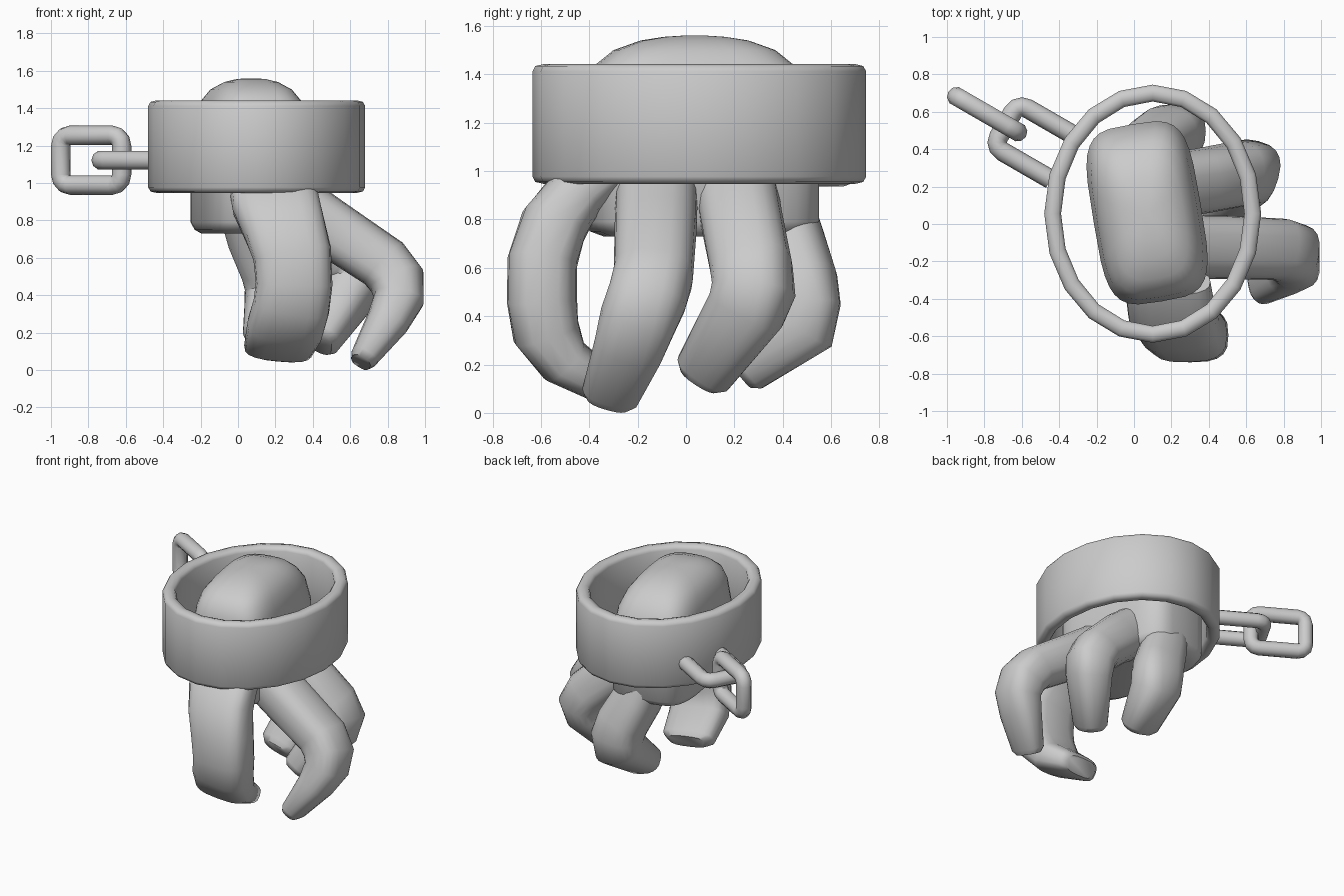
import bpy, bmesh, math
from mathutils import Vector, Matrix

cube = bpy.data.objects.get("Cube")
if cube:
    bpy.data.objects.remove(cube, do_unlink=True)

grey = bpy.data.materials.new("plain grey")
grey.use_nodes = True
COLOUR = (0.6, 0.6, 0.6, 1)
grey.diffuse_color = COLOUR
grey.node_tree.nodes["Principled BSDF"].inputs["Base Color"].default_value = COLOUR


def loft(name, rings, closed=False, sharp=50):
    """Skin a list of point rings; cap the ends or join them in a loop."""
    bm = bmesh.new()
    loops = [[bm.verts.new(p) for p in ring] for ring in rings]
    n = len(loops[0])
    pairs = list(zip(loops, loops[1:] + loops[:1])) if closed else list(zip(loops, loops[1:]))
    for a, b in pairs:
        for i in range(n):
            j = (i + 1) % n
            bm.faces.new((a[i], a[j], b[j], b[i]))
    if not closed:
        bm.faces.new(loops[0])
        bm.faces.new(loops[-1])
    bmesh.ops.recalc_face_normals(bm, faces=bm.faces)
    mesh = bpy.data.meshes.new(name)
    bm.to_mesh(mesh)
    bm.free()
    mesh.materials.append(grey)
    ob = bpy.data.objects.new(name, mesh)
    bpy.context.collection.objects.link(ob)
    bpy.ops.object.select_all(action="DESELECT")
    ob.select_set(True)
    bpy.context.view_layer.objects.active = ob
    bpy.ops.object.shade_smooth_by_angle(angle=math.radians(sharp))


def section(centre, u, v, a, b, power=2.6, n=20):
    """Squarish ellipse with half sizes a along u and b along v."""
    pts = []
    for i in range(n):
        t = math.tau * i / n
        c, s = math.cos(t), math.sin(t)
        pts.append(centre + u * math.copysign(abs(c) ** (2 / power), c) * a
                   + v * math.copysign(abs(s) ** (2 / power), s) * b)
    return pts


def finger(name, path, side, power=2.6):
    """Tube through (point, half width, half thickness) with a blunt tip."""
    pts = [Vector(p) for p, a, b in path]
    rings = []
    for i, (p, a, b) in enumerate(path):
        before = (pts[i] - pts[max(i - 1, 0)]).normalized()
        after = (pts[min(i + 1, len(pts) - 1)] - pts[i]).normalized()
        tangent = (before + after).normalized()
        u = (Vector(side) - tangent * tangent.dot(Vector(side))).normalized()
        rings.append(section(pts[i], u, tangent.cross(u), a, b, power))
    centre = pts[-1]
    rings.append([centre + (p - centre) * 0.75 + tangent * 0.035 for p in rings[-1]])
    loft(name, rings)


# Cuff: oval band with rounded rims, open at both ends
profile = [(0, 0.03), (0, 0.465), (0.012, 0.487), (0.045, 0.495), (0.077, 0.487), (0.09, 0.465),
           (0.09, 0.03), (0.077, 0.008), (0.045, 0), (0.012, 0.008)]
SIDES = 20
loft("cuff", [[Vector((0.1 + (0.58 - d) * math.cos(math.tau * k / SIDES),
                       0.055 + (0.69 - d) * math.sin(math.tau * k / SIDES), 0.947 + h))
               for d, h in profile] for k in range(SIDES)], closed=True)

# Palm: rounded block turned slightly, domed on top
turn = Matrix.Rotation(math.radians(9.5), 3, "Z")
levels = [(0.73, 0.82, 0.06, 4), (0.75, 0.93, 0.06, 4), (0.79, 1, 0.06, 4), (1.2, 1, 0.06, 4),
          (1.36, 0.93, 0.05, 3.8), (1.44, 0.84, 0.035, 3.5), (1.5, 0.69, 0.035, 3.2),
          (1.54, 0.46, 0.035, 3), (1.555, 0.26, 0.035, 3), (1.56, 0.1, 0.035, 3)]
loft("palm", [section(Vector((0.07, y, z)), turn @ Vector((1, 0, 0)), turn @ Vector((0, 1, 0)),
                      0.29 * s, 0.48 * s, power, 32) for z, s, y, power in levels])

# Thumb: broad and flat, curling under the palm
finger("thumb", [((0.18, -0.33, 1.0), 0.23, 0.1),
                 ((0.2, -0.46, 0.9), 0.235, 0.125),
                 ((0.245, -0.55, 0.77), 0.22, 0.14),
                 ((0.29, -0.595, 0.62), 0.21, 0.145),
                 ((0.3, -0.595, 0.46), 0.205, 0.145),
                 ((0.285, -0.58, 0.34), 0.205, 0.14),
                 ((0.25, -0.51, 0.22), 0.205, 0.11),
                 ((0.215, -0.34, 0.115), 0.185, 0.08)], (1, 0, 0), 3)

# Fingers: straight upper part, bent knuckle, tapered tip
finger("index_finger", [((0.15, -0.12, 1.0), 0.17, 0.16),
                        ((0.48, -0.125, 0.77), 0.17, 0.155),
                        ((0.78, -0.135, 0.57), 0.165, 0.15),
                        ((0.85, -0.16, 0.48), 0.165, 0.15),
                        ((0.86, -0.2, 0.38), 0.16, 0.135),
                        ((0.8, -0.24, 0.26), 0.145, 0.115),
                        ((0.675, -0.315, 0.07), 0.12, 0.075)], (0, 1, 0))
finger("middle_finger", [((0.12, 0.2, 0.98), 0.17, 0.17),
                         ((0.36, 0.23, 0.8), 0.17, 0.165),
                         ((0.57, 0.27, 0.6), 0.17, 0.16),
                         ((0.62, 0.28, 0.51), 0.17, 0.16),
                         ((0.61, 0.25, 0.43), 0.165, 0.145),
                         ((0.45, 0.075, 0.17), 0.125, 0.1)], (0.25, 1, 0))
finger("little_finger", [((0.04, 0.36, 0.9), 0.15, 0.15),
                         ((0.1, 0.42, 0.72), 0.16, 0.15),
                         ((0.18, 0.475, 0.55), 0.17, 0.15),
                         ((0.21, 0.495, 0.45), 0.175, 0.145),
                         ((0.205, 0.475, 0.36), 0.17, 0.15),
                         ((0.165, 0.255, 0.19), 0.14, 0.1)], (1, 0, -0.3))

# Chain: two rounded rectangular links at right angles
TUBE, CORNER, HALF_LENGTH, HALF_WIDTH = 0.052, 0.055, 0.24, 0.185
along = Vector((math.cos(math.pi / 6), -0.5, 0))
up = Vector((0, 0, 1))


def link_corner(centre, across, sx, sy, start):
    """Quarter bend of a link, as tube rings."""
    rings = []
    for k in range(4):
        t = start + math.pi / 6 * k
        out = along * math.cos(t) + across * math.sin(t)
        mid = (centre + along * sx * (HALF_LENGTH - TUBE - CORNER)
               + across * sy * (HALF_WIDTH - TUBE - CORNER) + out * CORNER)
        rings.append(section(mid, out, along.cross(across), TUBE, TUBE, 2, 10))
    return rings


outer_rings = []
for q, (sx, sy) in enumerate([(1, 1), (-1, 1), (-1, -1), (1, -1)]):
    outer_rings += link_corner(Vector((-0.785, 0.587, 1.122)), up, sx, sy, q * math.pi / 2)
loft("outer_chain_link", outer_rings, closed=True)

# The inner link is a loop whose two ends sink into the cuff wall
flat = up.cross(along)
centre = Vector((-0.523, 0.437, 1.122))
bend = link_corner(centre, flat, -1, 1, math.pi / 2) + link_corner(centre, flat, -1, -1, math.pi)
reach = along * 0.3
loft("inner_chain_link", [[p + reach for p in bend[0]]] + bend + [[p + reach for p in bend[-1]]])
